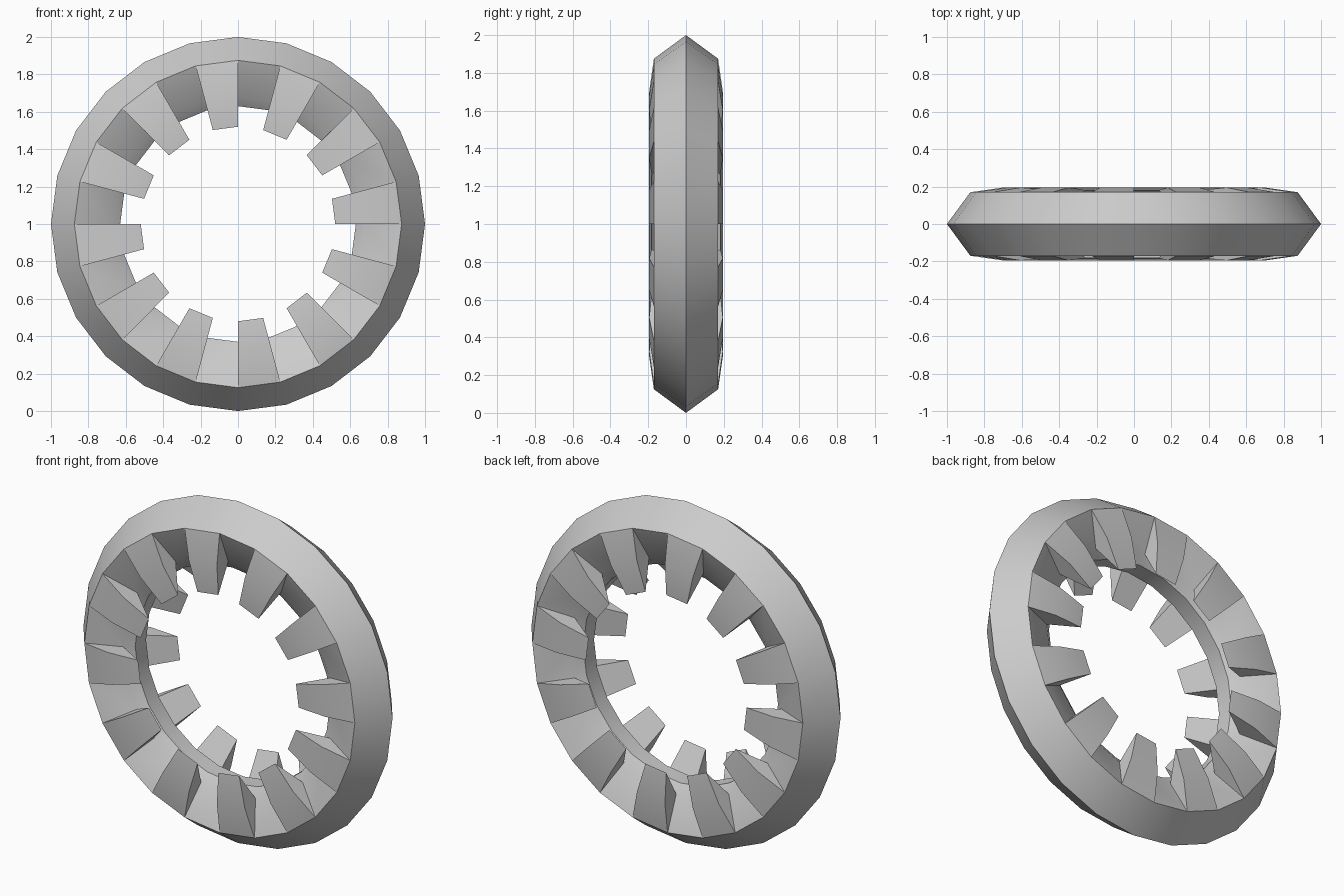
import bpy, bmesh
from math import cos, sin, pi

if "Cube" in bpy.data.objects:
    bpy.data.objects.remove(bpy.data.objects["Cube"])

SEGS = 24
RIM = [(0.63, -0.05), (0.63, 0.05)]                 # inner band (radius, y)
OUTER = [(1.0, 0.0), (0.875, 0.17)]                 # bevelled outer rim
VALLEY = [(0.875, 0.17), (0.68, 0.09)]              # sunken facet between teeth
TOOTH = [(0.875, 0.17), (0.70, 0.195), (0.52, 0.182), (0.68, 0.09)]
LIP = [(0.68, 0.09), (0.63, 0.05)]                  # small inner chamfer

bm = bmesh.new()


def vert(p, i, side=1):
    a = 2 * pi * i / SEGS
    return bm.verts.new((p[0] * cos(a), side * p[1], 1 + p[0] * sin(a)))


def strip(profile, i, side=1):
    for p, q in zip(profile, profile[1:]):
        bm.faces.new([vert(p, i, side), vert(p, i + 1, side),
                      vert(q, i + 1, side), vert(q, i, side)])


for i in range(SEGS):
    strip(RIM, i)
    for side in (-1, 1):
        strip(OUTER, i, side)
        strip(LIP, i, side)
        if i % 2:
            strip(VALLEY, i, side)
        else:
            # raised tooth with its two flanks
            strip(TOOTH, i, side)
            for j in (i, i + 1):
                bm.faces.new([vert(p, j, side) for p in TOOTH])

bmesh.ops.remove_doubles(bm, verts=bm.verts, dist=1e-4)
bmesh.ops.recalc_face_normals(bm, faces=bm.faces)
mesh = bpy.data.meshes.new("toothed_ring")
bm.to_mesh(mesh)
bm.free()
ring = bpy.data.objects.new("toothed_ring", mesh)
bpy.context.collection.objects.link(ring)

# smooth around the ring, crisp at the profile corners
bpy.context.view_layer.objects.active = ring
ring.select_set(True)
bpy.ops.object.shade_smooth_by_angle(angle=pi / 9)
